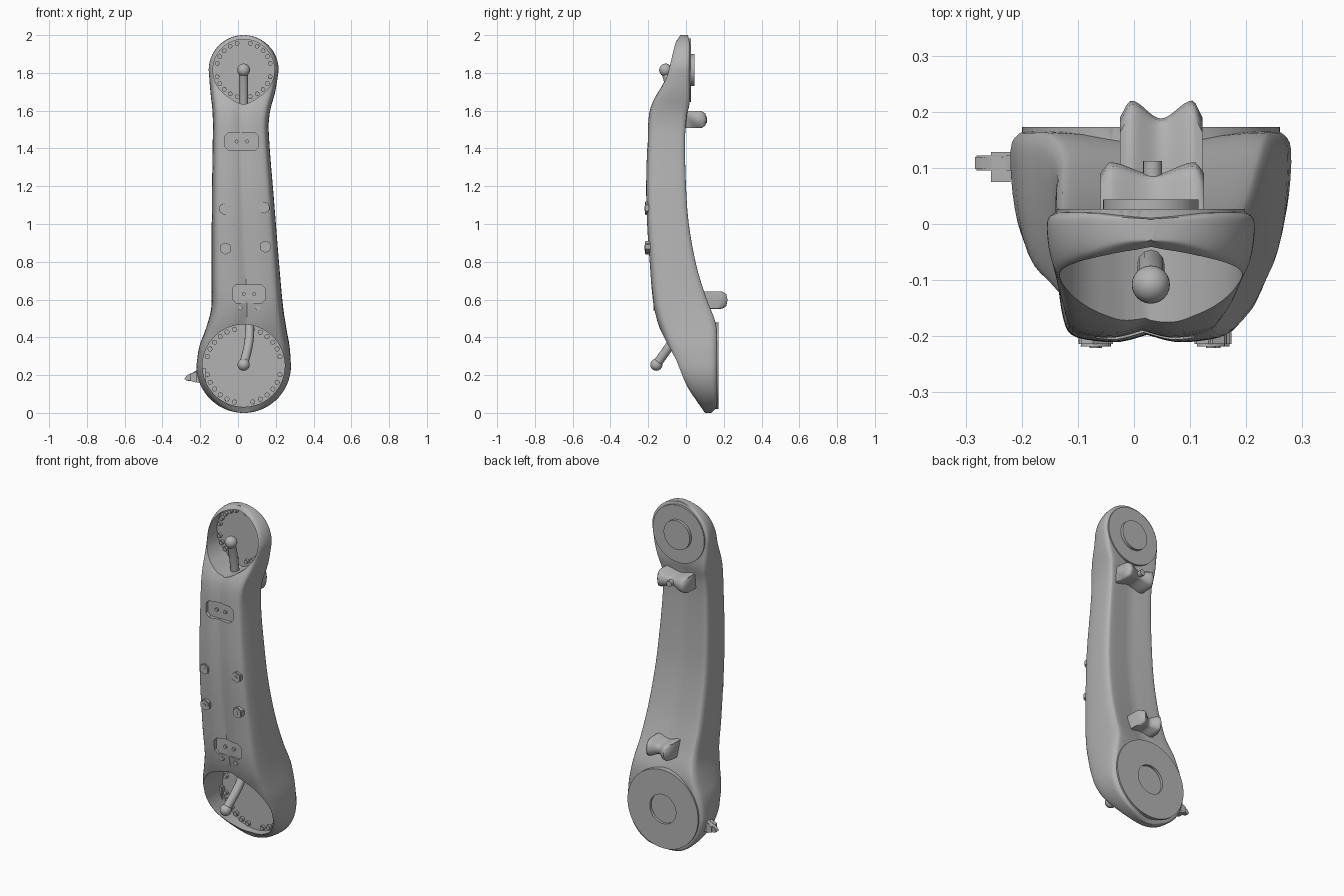
import bpy, bmesh, math
from mathutils import Vector

if "Cube" in bpy.data.objects:
    bpy.data.objects.remove(bpy.data.objects["Cube"])

grey = bpy.data.materials.new("plain grey")
grey.use_nodes = True
grey.diffuse_color = (0.45, 0.45, 0.45, 1)
grey.node_tree.nodes["Principled BSDF"].inputs["Base Color"].default_value = grey.diffuse_color

CX = 0.03                      # shared axis of both round ends
TOP_Z, TOP_R = 1.815, 0.185
LOW_Z, LOW_R = 0.25, 0.25


def finish(name, bm, angle=35):
    bmesh.ops.recalc_face_normals(bm, faces=bm.faces)
    mesh = bpy.data.meshes.new(name)
    bm.to_mesh(mesh)
    bm.free()
    mesh.materials.append(grey)
    ob = bpy.data.objects.new(name, mesh)
    bpy.context.collection.objects.link(ob)
    smooth(ob, angle)
    return ob


def activate(ob):
    bpy.ops.object.select_all(action="DESELECT")
    ob.select_set(True)
    bpy.context.view_layer.objects.active = ob


def smooth(ob, angle):
    activate(ob)
    bpy.ops.object.shade_smooth_by_angle(angle=math.radians(angle))


def spline(rows, t):
    """Smooth interpolation of rows keyed by their first value."""
    i = max(k for k in range(len(rows) - 1) if rows[k][0] <= t or k == 0)
    a, b = rows[i], rows[i + 1]
    p, n = rows[max(i - 1, 0)], rows[min(i + 2, len(rows) - 1)]
    h = b[0] - a[0]
    s = min(max((t - a[0]) / h, 0), 1)
    out = []
    for j in range(1, len(a)):
        ma = (b[j] - p[j]) / (b[0] - p[0]) * h
        mb = (n[j] - a[j]) / (n[0] - a[0]) * h
        out.append((2*s**3 - 3*s*s + 1) * a[j] + (s**3 - 2*s*s + s) * ma
                   + (3*s*s - 2*s**3) * b[j] + (s**3 - s*s) * mb)
    return out


def loft(bm, rings):
    loops = [[bm.verts.new(p) for p in ring] for ring in rings]
    n = len(loops[0])
    for a, b in zip(loops, loops[1:]):
        for i in range(n):
            bm.faces.new((a[i], a[(i + 1) % n], b[(i + 1) % n], b[i]))
    bm.faces.new(loops[0])
    bm.faces.new(loops[-1])


def prism(name, outline, y0, y1, bevel=0.0):
    """Outline in x, z pushed along y."""
    bm = bmesh.new()
    loft(bm, [[(x, y, z) for x, z in outline] for y in (y0, y1)])
    if bevel:
        bmesh.ops.bevel(bm, geom=bm.edges[:], offset=bevel, segments=2, affect="EDGES")
    return finish(name, bm)


def circle(x, z, r, n=64, turn=0.0):
    return [(x + r * math.cos(turn + i * math.tau / n), z + r * math.sin(turn + i * math.tau / n))
            for i in range(n)]


def cut(ob, cutter):
    mod = ob.modifiers.new("cut", "BOOLEAN")
    mod.operation, mod.solver, mod.object = "DIFFERENCE", "EXACT", cutter
    activate(ob)
    bpy.ops.object.modifier_apply(modifier=mod.name)
    bpy.data.objects.remove(cutter)
    smooth(ob, 35)


# Arm body: side outline, depth outline and half cross-section
sides = [(.25, -.22, .28), (.35, -.205, .273), (.44, -.172, .257), (.55, -.142, .24),
         (.7, -.14, .225), (1.13, -.138, .19), (1.5, -.133, .162), (1.6, -.135, .17),
         (1.7, -.146, .197), (1.815, -.155, .215)]
depth = [(0, .1, .135), (.03, .08, .16), (.15, -.01, .165), (.3, -.08, .165), (.44, -.135, .163),
         (.5, -.155, .15), (.6, -.175, .11), (.78, -.19, .055), (1, -.205, .015), (1.2, -.21, 0),
         (1.45, -.203, -.005), (1.58, -.195, .005), (1.64, -.178, .02), (1.75, -.125, .02),
         (1.95, -.06, .02), (2, -.03, .01)]
section = [(0, 0, .06), (1, .5, .02), (2, .85, 0), (3, .95, .03), (4, 1, .15), (5, .985, .5),
           (6, .93, .8), (7, .84, .94), (8, .6, .99), (9, .3, 1), (10, 0, .94)]


def extents(z):
    if LOW_Z <= z <= TOP_Z:
        return spline(sides, z)
    c, r = (LOW_Z, LOW_R) if z < LOW_Z else (TOP_Z, TOP_R)
    half = max(math.sqrt(max(r * r - (z - c) ** 2, 0)), 0.012)
    return CX - half, CX + half


half_turn = [spline(section, i / 3) for i in range(31)]
profile = half_turn + [(-u, v) for u, v in half_turn[-2:0:-1]]
levels = [LOW_Z - LOW_R * math.cos(i * math.pi / 36) for i in range(18)]
levels += [LOW_Z + (TOP_Z - LOW_Z) * i / 48 for i in range(49)]
levels += [TOP_Z + TOP_R * math.sin(i * math.pi / 36) for i in range(1, 19)]
rings = []
for z in levels:
    left, right = extents(z)
    front, back = spline(depth, z)
    mid, half = (left + right) / 2, (right - left) / 2
    rings.append([(mid + u * half, back + v * (front - back), z) for u, v in profile])
bm = bmesh.new()
loft(bm, rings)
body = finish("arm_body", bm)

# Round dishes in the front of both ends, the upper one pointed below
upper = [(x, z - 0.02 * max(0, 1 - abs(x - CX) / 0.08) if z < TOP_Z else z)
         for x, z in circle(CX, TOP_Z, 0.163)]
cut(body, prism("upper_cutter", upper, -0.4, -0.005))
cut(body, prism("lower_cutter", circle(CX, LOW_Z, 0.218), -0.4, 0.125))


# Front sockets with two pegs each
def socket(name, x, z, front):
    w, h, c = 0.088, 0.048, 0.02
    shape = [(x + sx * a, z + sz * b) for sx, sz, pair in
             ((1, 1, 0), (-1, 1, 1), (-1, -1, 0), (1, -1, 1))
             for a, b in (((w, h - c), (w - c, h)) if not pair else ((w - c, h), (w, h - c)))]
    cut(body, prism(name + "_cutter", shape, front - 0.1, front + 0.022))
    for side in (-1, 1):
        prism(name + "_peg", circle(x + side * 0.028, z, 0.01, 12), front + 0.012, front + 0.03)


socket("upper_socket", 0.02, 1.437, -0.205)
socket("lower_socket", 0.058, 0.63, -0.18)
for x in (0.012, 0.104):
    prism("front_rivet", circle(x, 0.555, 0.012, 16), -0.172, -0.14)

# Four clamps on the front, each with a small centre pin
for x, z, turn in ((-.07, 1.08, .5), (.137, 1.087, -.5), (-.066, .87, -.5), (.145, .88, .5)):
    prism("front_clamp", circle(x, z, 0.033, 6, turn), -0.218, -0.15, 0.004)
    prism("clamp_pin", circle(x, z, 0.009, 12), -0.221, -0.2)

# Back covers
prism("upper_back_cover", circle(CX, TOP_Z, 0.168), 0.0, 0.027, 0.003)
prism("upper_back_hub", circle(CX, TOP_Z, 0.085), 0.02, 0.044)
cover = prism("lower_back_cover", circle(CX, LOW_Z, 0.23), 0.14, 0.173, 0.003)
cut(cover, prism("hub_cutter", circle(CX, LOW_Z, 0.085), 0.158, 0.3))


# Beads around the dish floors, in four groups
def beads(name, z, r, floor, count, size):
    for quarter in range(4):
        for i in range(count):
            a = math.radians(quarter * 90 + 14 + 62 * i / (count - 1))
            bx, bz = CX + r * math.cos(a), z + r * math.sin(a)
            prism(name, circle(bx, bz, size, 12), floor - 0.018, floor + 0.005, 0.003)


beads("upper_bead", TOP_Z, 0.145, -0.005, 5, 0.013)
beads("lower_bead", LOW_Z, 0.198, 0.125, 6, 0.014)


# Curved levers with ball ends
def lever(name, path, radius, ball):
    curve = bpy.data.curves.new(name, "CURVE")
    curve.dimensions, curve.bevel_depth, curve.bevel_resolution = "3D", radius, 4
    line = curve.splines.new("BEZIER")
    line.bezier_points.add(len(path) - 1)
    for point, co in zip(line.bezier_points, path):
        point.co = co
        point.handle_left_type = point.handle_right_type = "AUTO"
    curve.materials.append(grey)
    bpy.context.collection.objects.link(bpy.data.objects.new(name + "_stem", curve))
    bm = bmesh.new()
    bmesh.ops.create_uvsphere(bm, u_segments=24, v_segments=16, radius=ball)
    bmesh.ops.translate(bm, verts=bm.verts, vec=Vector(path[-1]))
    finish(name + "_ball", bm, 60)


lever("upper_lever", [(CX, -.07, 1.63), (CX, -.085, 1.72), (CX, -.108, 1.815)], 0.024, 0.034)
lever("lower_lever", [(.062, 0, .5), (.058, -.07, .38), (CX, -.157, .255)], 0.024, 0.032)


# Bow-shaped hooks on the back: rows of x, tip y, half height
def hook(name, rows, z, root):
    bm = bmesh.new()
    rings = []
    for i in range(25):
        x = rows[0][0] + (rows[-1][0] - rows[0][0]) * i / 24
        tip, h = spline(rows, x)
        r = h * 0.6
        rings.append([(x, root, z - h), (x, tip - r, z - h), (x, tip - r / 4, z - h * 0.7),
                      (x, tip, z), (x, tip - r / 4, z + h * 0.7), (x, tip - r, z + h), (x, root, z + h)])
    loft(bm, rings)
    finish(name, bm, 50)


hook("upper_hook", [(-.06, .09, .045), (-.042, .11, .045), (.035, .088, .024),
                    (.108, .11, .045), (.125, .09, .045)], 1.553, -0.03)
hook("lower_hook", [(-.025, .19, .045), (-.005, .22, .045), (.048, .188, .028),
                    (.104, .22, .045), (.122, .19, .045)], 0.597, 0.06)
prism("hook_pin", circle(0.033, 1.553, 0.017, 16), 0.05, 0.112)

# Small side latch near the bottom
latch = [(-.285, .18), (-.27, .2), (-.235, .212), (-.2, .238), (-.17, .238), (-.17, .155),
         (-.205, .158), (-.235, .172), (-.27, .17)]
prism("side_latch", latch, 0.095, 0.122, 0.003)
prism("latch_rib", [(-.255, .17), (-.255, .205), (-.22, .22), (-.22, .16)], 0.075, 0.128)
